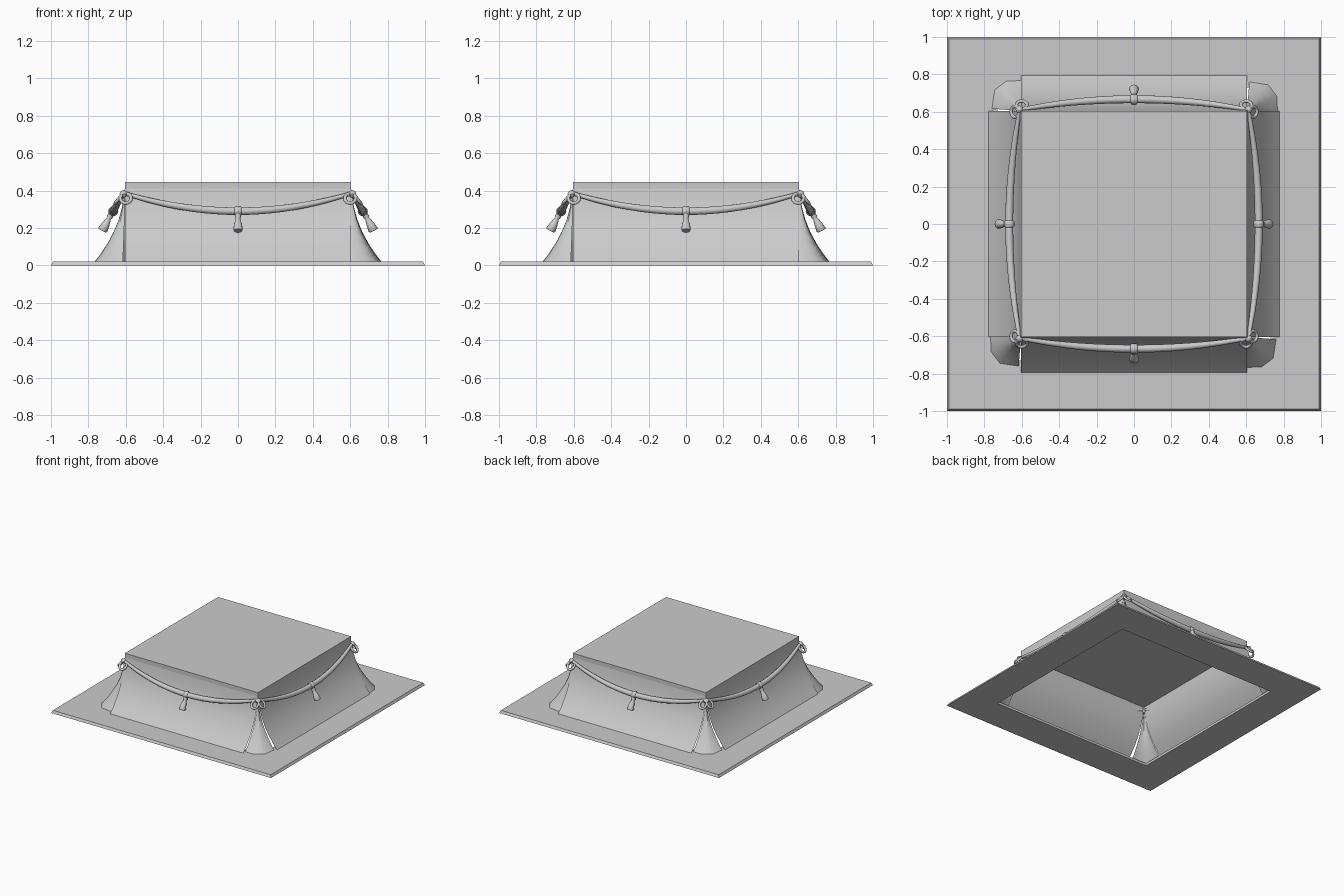
import bpy, bmesh
from math import pi, sin, cos, radians
from mathutils import Matrix, Vector

if "Cube" in bpy.data.objects:
    bpy.data.objects.remove(bpy.data.objects["Cube"])

PROFILE = [(0, .41), (.008, .36), (.018, .31), (.036, .25), (.068, .18),
           (.105, .12), (.15, .06), (.20, .005)]   # outward flare, height
H = .605


def add_mesh(name, verts, faces, mat=Matrix(), smooth=True):
    me = bpy.data.meshes.new(name)
    me.from_pydata([mat @ Vector(v) for v in verts], [], faces)
    bm = bmesh.new()
    bm.from_mesh(me)
    bmesh.ops.recalc_face_normals(bm, faces=bm.faces)
    bm.to_mesh(me)
    bm.free()
    ob = bpy.data.objects.new(name, me)
    bpy.context.collection.objects.link(ob)
    if smooth:
        bpy.ops.object.select_all(action='DESELECT')
        ob.select_set(True)
        bpy.context.view_layer.objects.active = ob
        bpy.ops.object.shade_smooth_by_angle(angle=radians(40))
    return ob


def grid_faces(rows, cols):
    return [(r * cols + c, r * cols + c + 1, (r + 1) * cols + c + 1, (r + 1) * cols + c)
            for r in range(rows - 1) for c in range(cols - 1)]


def lathe(name, profile, mat, n=12):
    verts = [(r * cos(2 * pi * i / n), r * sin(2 * pi * i / n), z)
             for r, z in profile for i in range(n)]
    faces = [(k * n + i, k * n + (i + 1) % n, (k + 1) * n + (i + 1) % n, (k + 1) * n + i)
             for k in range(len(profile) - 1) for i in range(n)]
    faces += [tuple(range(n)), tuple(range(len(verts) - n, len(verts)))]
    return add_mesh(name, verts, faces, mat)


def tube(name, pts, radii, mat, cyclic=False):
    cu = bpy.data.curves.new(name, 'CURVE')
    cu.dimensions = '3D'
    cu.bevel_depth = 1
    cu.bevel_resolution = 3
    cu.use_fill_caps = True
    sp = cu.splines.new('POLY')
    sp.points.add(len(pts) - 1)
    sp.use_cyclic_u = cyclic
    for p, co, r in zip(sp.points, pts, radii):
        p.co = (*(mat @ Vector(co)), 1)
        p.radius = r
    ob = bpy.data.objects.new(name, cu)
    bpy.context.collection.objects.link(ob)
    return ob


# Ground frame with an open middle
loops = [(.99, .02), (1, 0), (.73, 0), (.73, .02)]
verts = [(x * s, y * s, z) for s, z in loops for x, y in ((-1, -1), (1, -1), (1, 1), (-1, 1))]
faces = [(k * 4 + i, k * 4 + (i + 1) % 4, (k + 1) % 4 * 4 + (i + 1) % 4, (k + 1) % 4 * 4 + i)
         for k in range(4) for i in range(4)]
add_mesh("ground_frame", verts, faces, smooth=False)

# Flat top slab
bpy.ops.mesh.primitive_cube_add(size=1, location=(0, 0, .425))
slab = bpy.context.object
slab.name = "top_slab"
slab.scale = (2 * H, 2 * H, .04)

for k in range(4):
    turn = Matrix.Rotation(k * pi / 2, 4, 'Z')
    flare = 1.02 if k % 2 == 0 else .93

    # Flared cloth panel
    cols = 7
    verts = [(-H + 2 * H * c / (cols - 1), -(H + d * flare), z)
             for d, z in PROFILE for c in range(cols)]
    add_mesh(f"cloth_panel_{k}", verts, grid_faces(len(PROFILE), cols), turn)

    # Tucked cloth fan filling the corner
    fan = [(-.01, .87), (.42, .85), (.75, .6), (.83, .06)]
    verts = [(H + a * d, -(H + b * d), z) for d, z in PROFILE for a, b in fan]
    add_mesh(f"corner_fold_{k}", verts, grid_faces(len(PROFILE), 4), turn)

    # Sagging rope, thin at the ends
    us = [-1 + i / 10 for i in range(21)]
    tube(f"rope_{k}", [(H * u, -(.667 - .055 * u * u), .29 + .095 * u * u) for u in us],
         [.021 - .011 * u * u for u in us], turn)

    # Rope collar and hanging tassel
    lathe(f"tassel_collar_{k}", [(.022, -.018), (.027, -.012), (.027, .012), (.022, .018)],
          turn @ Matrix.Translation((0, -.667, .29)) @ Matrix.Rotation(pi / 2, 4, 'Y'))
    lathe(f"tassel_{k}", [(.014, .01), (.016, -.025), (.012, -.036), (.015, -.045),
                          (.022, -.075), (.026, -.102), (.022, -.11)],
          turn @ Matrix.Translation((0, -.674, .282)) @ Matrix.Rotation(radians(-28), 4, 'X'))

    # Corner knot and two bow loops
    lathe(f"corner_knot_{k}", [(.004, -.02), (.016, -.013), (.021, 0), (.016, .013), (.004, .02)],
          turn @ Matrix.Translation((H + .007, -H - .007, .382)))
    for side in (0, 1):
        pts = []
        for i in range(16):
            a = 2 * pi * i / 16
            across, out = .029 * sin(a), .021 * (1 - cos(a))
            p = (H - .005 + across, -H - .01 - out, .385 - 1.25 * out)
            pts.append((-p[1], -p[0], p[2]) if side else p)
        tube(f"bow_loop_{k}_{side}", pts, [.009] * 16, turn, True)
